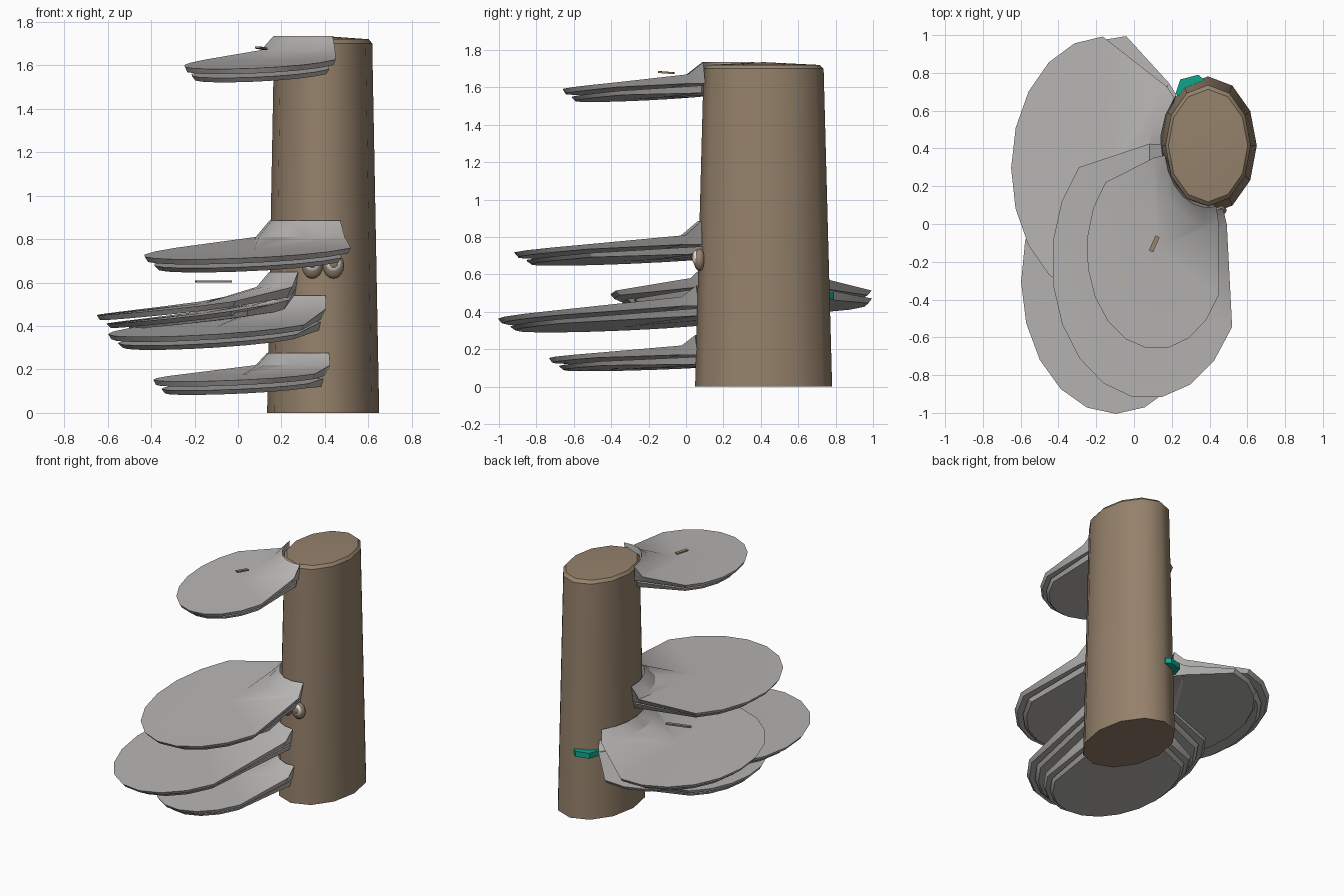
import bpy, bmesh, math
from mathutils import Vector

if "Cube" in bpy.data.objects:
    bpy.data.objects.remove(bpy.data.objects["Cube"])

CX, CY, SY = 0.392, 0.415, 1.42     # trunk axis, and stretch along y


def material(name, rgb):
    m = bpy.data.materials.new(name)
    m.diffuse_color = (*rgb, 1)
    m.use_nodes = True
    m.node_tree.nodes["Principled BSDF"].inputs["Base Color"].default_value = m.diffuse_color
    return m


BARK = material("bark_brown", (0.30, 0.22, 0.147))
GREY = material("fungus_grey", (0.47, 0.46, 0.445))
TEAL = material("teal", (0.004, 0.38, 0.26))
WHITE = material("eye_white", (0.75, 0.75, 0.72))


def finish(bm, name, mat, angle=30):
    bmesh.ops.recalc_face_normals(bm, faces=bm.faces)
    me = bpy.data.meshes.new(name)
    bm.to_mesh(me)
    bm.free()
    me.materials.append(mat)
    ob = bpy.data.objects.new(name, me)
    bpy.context.collection.objects.link(ob)
    bpy.ops.object.select_all(action='DESELECT')
    ob.select_set(True)
    bpy.context.view_layer.objects.active = ob
    if angle:
        bpy.ops.object.shade_smooth_by_angle(angle=math.radians(angle))
    return ob


def bridge(bm, a, b, closed=True):
    n = len(a)
    for i in range(n if closed else n - 1):
        j = (i + 1) % n
        bm.faces.new((a[i], a[j], b[j], b[i]))


def fan(bm, ring, centre):
    for i in range(len(ring)):
        bm.faces.new((ring[i], ring[(i + 1) % len(ring)], centre))


# Trunk: tapered twelve-sided column with a bevelled top
bm = bmesh.new()
rings = []
for r, z in ((0.258, 0), (0.226, 1.70), (0.21, 1.72)):
    rings.append([bm.verts.new((CX + r * math.cos(k * math.pi / 6),
                                CY + SY * r * math.sin(k * math.pi / 6), z)) for k in range(12)])
for a, b in zip(rings, rings[1:]):
    bridge(bm, a, b)
bm.faces.new(rings[0])
fan(bm, rings[-1], bm.verts.new((CX, CY, 1.735)))
trunk = finish(bm, "trunk", BARK, 60)
for e in trunk.data.edges:           # crisp rings around the top and bottom
    za, zb = (trunk.data.vertices[i].co.z for i in e.vertices)
    if abs(za - zb) < 1e-4:
        e.use_edge_sharp = True


def bracket(name, heading, c, R, half, z0, drop, lift, rc=0.31, layered=True):
    """Shelf fungus: heading in degrees, disc centre distance c, radius R,
    half angle of the neck, neck height z0, fall to the tip, rise at the bark,
    neck radius rc."""
    th = math.radians(heading)
    d, s = (math.cos(th), math.sin(th)), (-math.sin(th), math.cos(th))
    h = math.radians(half)
    un = rc * math.cos(h)
    N = 7
    rt = 0.258 - 0.019 * z0 + 0.005      # just outside the bark

    def height(u):
        f = max(0, (u - un) / (c + R - un))
        return z0 - drop * f ** 0.65

    def place(u, v, z):
        return (CX + u * d[0] + v * s[0], CY + SY * (u * d[1] + v * s[1]), z)

    def arc(r, k=1.0):
        a = [k * h * (2 * i / (N - 1) - 1) for i in range(N)]
        return [(r * math.cos(t), r * math.sin(t)) for t in a]

    def rim(scale):
        a = [math.radians(98 - k * 196 / 11) for k in range(12)]
        return [(c + scale * R * math.cos(t), scale * R * math.sin(t)) for t in a]

    # Cap: raised neck against the bark, then a drooping disc with a thin rim
    bm = bmesh.new()

    def points(pairs, zf):
        return [bm.verts.new(place(u, v, zf(u))) for u, v in pairs]

    neck = points(arc(rt), lambda u: z0 + lift)
    collar = points(arc(rc), lambda u: z0)
    edge = points(rim(1), height)
    low_neck = points(arc(rt - 0.01, 0.9), lambda u: z0 - 0.05)
    low_collar = points(arc(rc, 0.9), lambda u: z0 - 0.05)
    low_edge = points(rim(0.97), lambda u: height(u) - 0.025)
    top, low = collar + edge, low_collar + low_edge
    bridge(bm, neck, collar, False)
    bridge(bm, low_neck, low_collar, False)
    bridge(bm, neck, low_neck, False)
    bridge(bm, top[N - 1:] + top[:1], low[N - 1:] + low[:1], False)
    for k in (0, N - 1):
        bm.faces.new((neck[k], collar[k], low_collar[k], low_neck[k]))
    fan(bm, top, bm.verts.new(place(c, 0, height(c))))
    fan(bm, low, bm.verts.new(place(c, 0, height(c) - 0.035)))
    finish(bm, name + "_cap", GREY)
    if not layered:
        return

    # Smaller layer underneath
    bm = bmesh.new()
    a = points(arc(0.235, 0.9), lambda u: z0 - 0.06) + points(rim(0.91), lambda u: height(u) - 0.044)
    b = points(arc(0.235, 0.85), lambda u: z0 - 0.1) + points(rim(0.87), lambda u: height(u) - 0.066)
    bridge(bm, a, b)
    fan(bm, a, bm.verts.new(place(c, 0, height(c) - 0.044)))
    fan(bm, b, bm.verts.new(place(c, 0, height(c) - 0.075)))
    finish(bm, name + "_underlayer", GREY)


bracket("top_bracket", 235, 0.475, 0.37, 46, 1.67, 0.087, 0.065, 0.29)
bracket("upper_bracket", 233.7, 0.54, 0.508, 55, 0.81, 0.103, 0.075)
bracket("back_bracket", 188.8, 0.557, 0.492, 54, 0.58, 0.13, 0.068)
bracket("back_lower_bracket", 185.5, 0.455, 0.452, 54, 0.52, 0.11, 0.05, layered=False)
bracket("middle_bracket", 225.6, 0.70, 0.50, 47, 0.48, 0.13, 0.06)
bracket("bottom_bracket", 227, 0.545, 0.41, 49, 0.22, 0.075, 0.056)


# Twigs lying above two of the brackets
def twig(name, p, q, w):
    p, q = Vector(p), Vector(q)
    side = Vector((-(q - p).y, (q - p).x, 0)).normalized() * w
    bm = bmesh.new()
    lo, hi = [[bm.verts.new(v + Vector((0, 0, dz))) for v in (p - side, q - side, q + side, p + side)]
              for dz in (-0.005, 0.005)]
    bridge(bm, lo, hi)
    bm.faces.new(lo)
    bm.faces.new(hi)
    finish(bm, name, BARK, 0)


twig("top_twig", (0.09, -0.145, 1.682), (0.125, -0.065, 1.676), 0.012)
twig("back_twig", (-0.195, 0.22, 0.605), (-0.03, 0.27, 0.605), 0.012)


# Eyes on the bark: brown lids with a pale ball peeping out
def ball(name, loc, size, mat):
    bm = bmesh.new()
    bmesh.ops.create_uvsphere(bm, u_segments=14, v_segments=8, radius=1)
    for v in bm.verts:
        v.co = Vector((v.co.x * size[0], v.co.y * size[1], v.co.z * size[2])) + Vector(loc)
    finish(bm, name, mat, 60)


for k, x in enumerate((0.342, 0.44)):
    ball(f"eye_lid_{k}", (x, 0.073, 0.678), (0.05, 0.032, 0.06), BARK)
    ball(f"eye_ball_{k}", (x, 0.056, 0.688), (0.038, 0.022, 0.042), WHITE)
    ball(f"pupil_{k}", (x, 0.046, 0.69), (0.025, 0.016, 0.028), BARK)

# Teal chip at the back of the trunk
bm = bmesh.new()
outline = ((0.22, 0.69), (0.245, 0.765), (0.34, 0.79), (0.37, 0.765), (0.35, 0.70), (0.28, 0.65))
lo, hi = [[bm.verts.new((x, y, z)) for x, y in outline] for z in (0.463, 0.502)]
bridge(bm, lo, hi)
bm.faces.new(lo)
bm.faces.new(hi)
finish(bm, "teal_chip", TEAL, 0)
